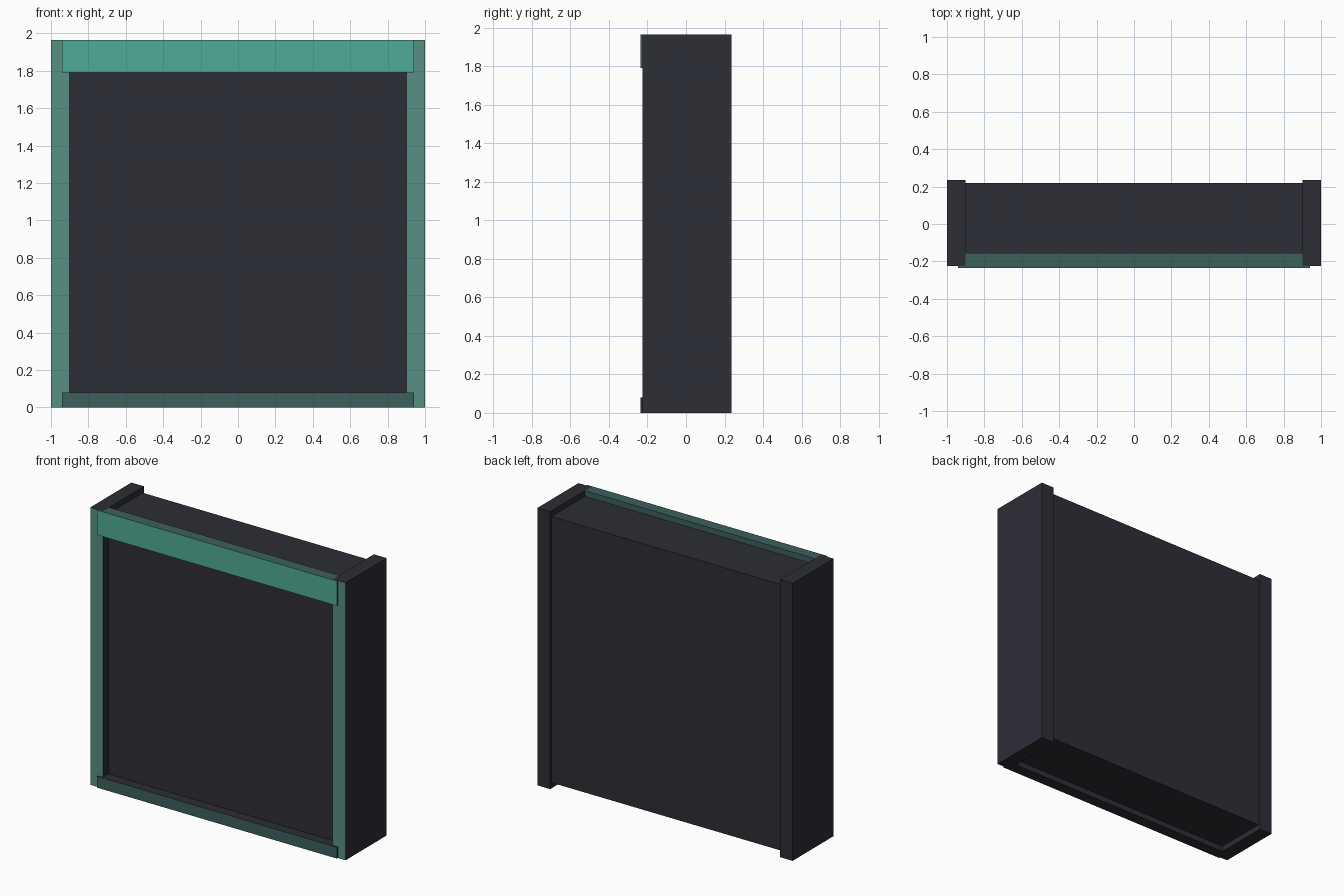
import bpy
import bmesh
from mathutils import Vector

cube = bpy.data.objects.get("Cube")
if cube:
    bpy.data.objects.remove(cube, do_unlink=True)


def make_material(name, hex_code):
    """Flat material from an sRGB hex colour, stored as linear values."""
    srgb = [int(hex_code[i:i + 2], 16) / 255 for i in (0, 2, 4)]
    linear = [((c + 0.055) / 1.055) ** 2.4 if c > 0.04 else c / 12.92 for c in srgb]
    mat = bpy.data.materials.new(name)
    mat.use_nodes = True
    mat.diffuse_color = (*linear, 1)
    mat.node_tree.nodes["Principled BSDF"].inputs["Base Color"].default_value = (*linear, 1)
    return mat


charcoal = make_material("charcoal", "2d2d36")
bright_green = make_material("bright green", "4fab95")
grey_green = make_material("grey green", "578f84")
dark_green = make_material("dark green", "3c605c")


def box(name, low, high, main, front=None):
    """Box between two corners; the face towards -y may have its own colour."""
    low, high = Vector(low), Vector(high)
    bm = bmesh.new()
    bmesh.ops.create_cube(bm, size=1)
    for v in bm.verts:
        v.co = (low + high) / 2 + v.co * (high - low)
    bm.normal_update()
    for f in bm.faces:
        f.material_index = 1 if front and f.normal.y < -0.9 else 0
    mesh = bpy.data.meshes.new(name)
    bm.to_mesh(mesh)
    bm.free()
    mesh.materials.append(main)
    if front:
        mesh.materials.append(front)
    obj = bpy.data.objects.new(name, mesh)
    bpy.context.collection.objects.link(obj)
    return obj


HEIGHT = 1.965
INNER = 0.9         # half width between the side panels
FRONT = -0.235      # front of the rails
SIDE_FRONT = -0.225  # front of the side panels
BACK = 0.235

# Side panels with coloured front edges
box("left_side_panel", (INNER, SIDE_FRONT, 0), (1, BACK, HEIGHT), charcoal, grey_green)
box("right_side_panel", (-1, SIDE_FRONT, 0), (-INNER, BACK, HEIGHT), charcoal, grey_green)

# Recessed body between the side panels
box("body", (-INNER, -0.165, 0.04), (INNER, 0.22, 1.925), charcoal)


# Rails: a face plate lapping the side panels and a bar between them
def rail(name, bottom, top, main, front):
    box(name + "_face", (-0.94, FRONT, bottom), (0.94, SIDE_FRONT, top), main, front)
    box(name + "_bar", (-INNER, SIDE_FRONT, bottom), (INNER, -0.155, top), main)


rail("top_rail", 1.79, HEIGHT, dark_green, bright_green)
rail("bottom_rail", 0, 0.08, charcoal, dark_green)
